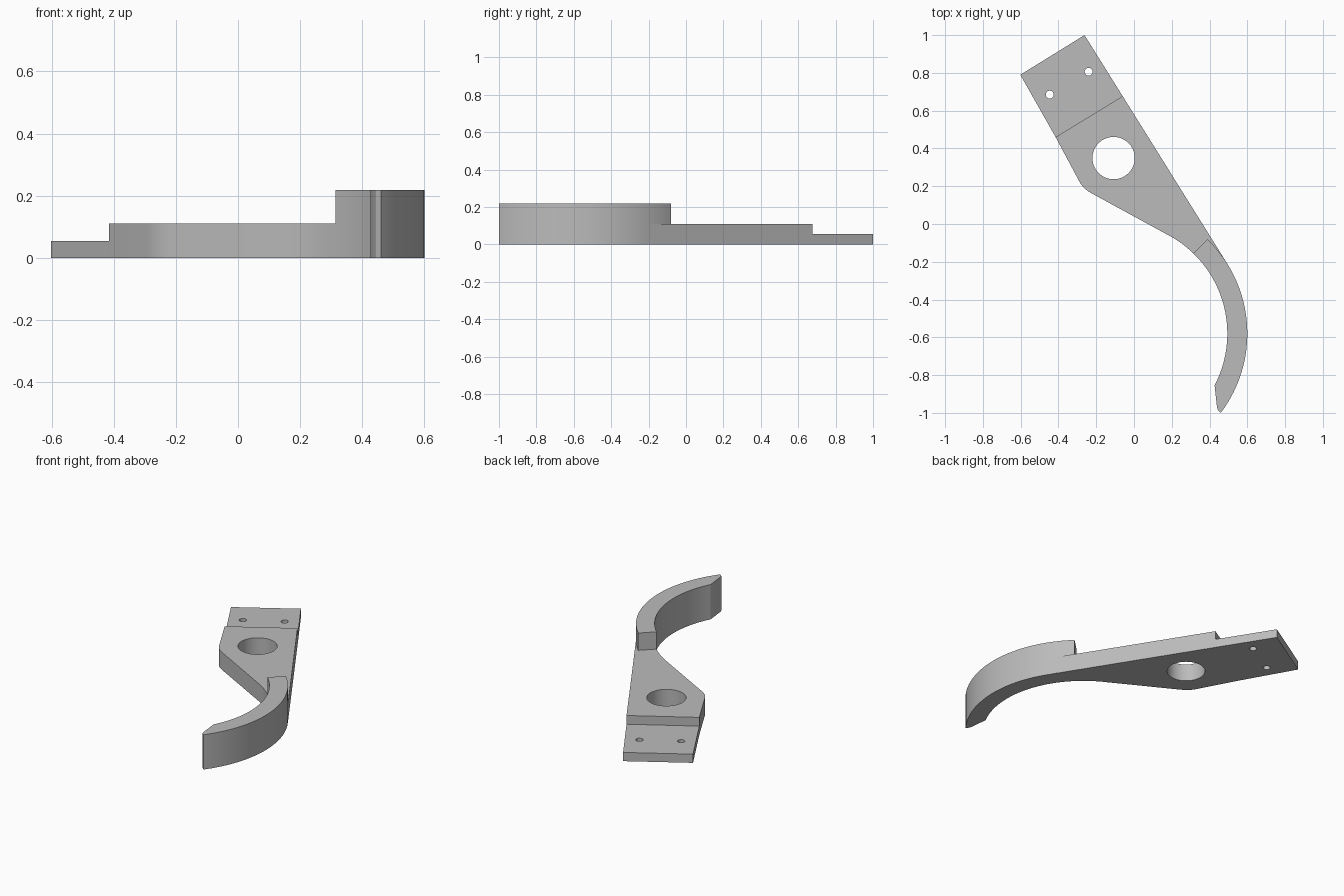
import bpy
import bmesh
from math import cos, sin, radians

cube = bpy.data.objects.get("Cube")
if cube:
    bpy.data.objects.remove(cube, do_unlink=True)

# Single grey material
grey = bpy.data.materials.new("plain grey")
grey.use_nodes = True
COLOUR = (0.5, 0.5, 0.5, 1)
grey.diffuse_color = COLOUR
grey.node_tree.nodes["Principled BSDF"].inputs["Base Color"].default_value = COLOUR

# Shared hook centre, radii and step heights
CX, CY = -0.097, -0.58
INNER, OUTER = 0.591, 0.697
TAB_H, PLATE_H, HOOK_H = 0.055, 0.11, 0.219


def arc(radius, start, end, steps):
    """Points along an arc about the hook centre, angles in degrees."""
    angles = [radians(start + (end - start) * i / steps) for i in range(steps + 1)]
    return [(CX + radius * cos(a), CY + radius * sin(a)) for a in angles]


def prism(name, outline, height):
    """Extrude a flat outline upward from the ground."""
    bm = bmesh.new()
    base = bm.faces.new([bm.verts.new((x, y, 0)) for x, y in outline])
    top = bmesh.ops.extrude_face_region(bm, geom=[base], use_keep_orig=True)["geom"]
    verts = [v for v in top if isinstance(v, bmesh.types.BMVert)]
    bmesh.ops.translate(bm, verts=verts, vec=(0, 0, height))
    bmesh.ops.recalc_face_normals(bm, faces=bm.faces)
    mesh = bpy.data.meshes.new(name)
    bm.to_mesh(mesh)
    bm.free()
    mesh.materials.append(grey)
    obj = bpy.data.objects.new(name, mesh)
    bpy.context.collection.objects.link(obj)
    return obj


def activate(obj):
    bpy.ops.object.select_all(action="DESELECT")
    obj.select_set(True)
    bpy.context.view_layer.objects.active = obj


def drill(obj, x, y, radius, segments):
    """Cut a round through-hole and discard the cutter."""
    bpy.ops.mesh.primitive_cylinder_add(
        vertices=segments, radius=radius, depth=1, location=(x, y, 0))
    cutter = bpy.context.object
    cutter.hide_render = True
    cutter.data.materials.append(grey)
    cut = obj.modifiers.new("hole", "BOOLEAN")
    cut.operation = "DIFFERENCE"
    cut.solver = "EXACT"
    cut.object = cutter
    activate(obj)
    bpy.ops.object.modifier_apply(modifier=cut.name)
    bpy.data.objects.remove(cutter, do_unlink=True)


# Thin mounting tab with two screw holes
step_left, step_right = (-0.415, 0.46), (-0.06, 0.677)
tab = prism("mounting_tab",
            [(-0.262, 1.0), (-0.602, 0.79), step_left, step_right], TAB_H)
for x, y in [(-0.24, 0.806), (-0.446, 0.685)]:
    drill(tab, x, y, 0.021, 32)

# Tapering plate: rounded corner, then blended into the hook on both sides
corner = [(-0.291, 0.228), (-0.281, 0.211), (-0.266, 0.192),
          (-0.245, 0.175), (-0.222, 0.161), (-0.2, 0.149)]
plate = prism("tapered_plate",
              [step_right, step_left] + corner
              + arc(INNER, 63, 46, 8) + arc(OUTER, 45.7, 32, 8), PLATE_H)
drill(plate, -0.108, 0.349, 0.112, 64)

# Tall curved hook with a slanted, blunted tip
hook = prism("curved_hook",
             arc(INNER, 46, -27.6, 36)
             + [(0.439, -0.968), (0.444, -0.985)]
             + arc(OUTER, -37, 45.7, 40), HOOK_H)

for part in (tab, plate, hook):
    activate(part)
    bpy.ops.object.shade_smooth_by_angle(angle=radians(20))
